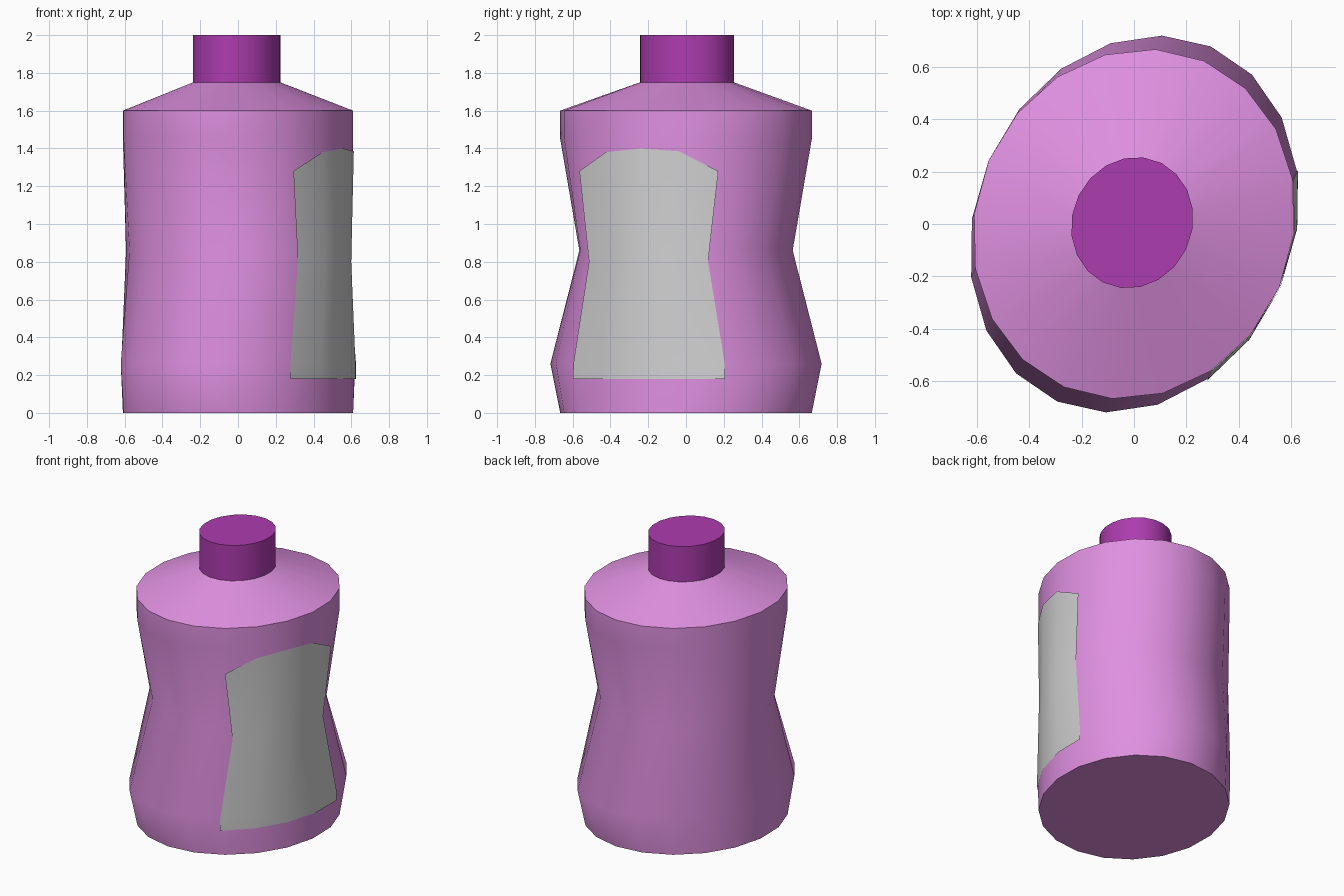
import bpy, math
from mathutils import Vector

if "Cube" in bpy.data.objects:
    bpy.data.objects.remove(bpy.data.objects["Cube"], do_unlink=True)

SIDES = 20
BODY_AXES = Vector((0.605, 0.17)), Vector((-0.11, 0.645))
CAP_AXES = Vector((0.231, 0.05)), Vector((-0.03, 0.245))
CAP_CENTRE = Vector((-0.007, 0.005))
SQUEEZE_DIR = Vector((0.42, 0.9)).normalized()


def make_material(name, rgb):
    mat = bpy.data.materials.new(name)
    mat.use_nodes = True
    mat.diffuse_color = (*rgb, 1)
    mat.node_tree.nodes["Principled BSDF"].inputs["Base Color"].default_value = (*rgb, 1)
    return mat


def oval_point(axes, column):
    t = math.tau * column / SIDES
    return axes[0] * math.cos(t) + axes[1] * math.sin(t)


def body_point(column, z, squeeze, grow=1.0):
    """Point on the oval body, stretched or pinched along its long axis."""
    p = oval_point(BODY_AXES, column) * grow
    p += SQUEEZE_DIR * squeeze * p.dot(SQUEEZE_DIR)
    return p.x, p.y, z


def cap_point(column, z):
    p = oval_point(CAP_AXES, column) + CAP_CENTRE
    return p.x, p.y, z


def skin(name, rings, mat, closed=True, bottom=False, top=False):
    """Join rows of points with quads, with optional end faces."""
    n = len(rings[0])
    faces = []
    for r in range(len(rings) - 1):
        for i in range(n if closed else n - 1):
            j = (i + 1) % n
            faces.append((r * n + i, r * n + j, (r + 1) * n + j, (r + 1) * n + i))
    if bottom:
        faces.append(tuple(reversed(range(n))))
    if top:
        faces.append(tuple(range((len(rings) - 1) * n, len(rings) * n)))
    mesh = bpy.data.meshes.new(name)
    mesh.from_pydata([p for ring in rings for p in ring], [], faces)
    mesh.materials.append(mat)
    obj = bpy.data.objects.new(name, mesh)
    bpy.context.collection.objects.link(obj)
    bpy.ops.object.select_all(action="DESELECT")
    obj.select_set(True)
    bpy.context.view_layer.objects.active = obj
    bpy.ops.object.shade_smooth_by_angle(angle=math.radians(30))
    return obj


pink = make_material("pink plastic", (0.74, 0.28, 0.75))
purple = make_material("purple plastic", (0.42, 0.045, 0.43))
grey = make_material("pale grey label", (0.64, 0.64, 0.64))

columns = range(SIDES)

# Bottle body: height and squeeze of each ring, then the sloping shoulder
profile = [(0, 0), (0.26, 0.09), (0.86, -0.175), (1.45, 0), (1.6, 0)]
rings = [[body_point(c, z, s) for c in columns] for z, s in profile]
rings.append([cap_point(c, 1.75) for c in columns])
skin("bottle_body", rings, pink, bottom=True)

# Cap
skin("cap", [[cap_point(c, z) for c in columns] for z in (1.75, 2.0)], purple, top=True)

# Label wrapped round the left side, with an arched top edge
label_columns = range(-4, 1)
label_rows = [(0.18, 0.095), (0.26, 0.092), (0.8, -0.145)]
label = [[body_point(c, z, s, 1.006) for c in label_columns] for z, s in label_rows]
arch = (1.28, 1.38, 1.40, 1.385, 1.28)
label.append([body_point(c, z, 0, 1.006) for c, z in zip(label_columns, arch)])
skin("label", label, grey, closed=False)
